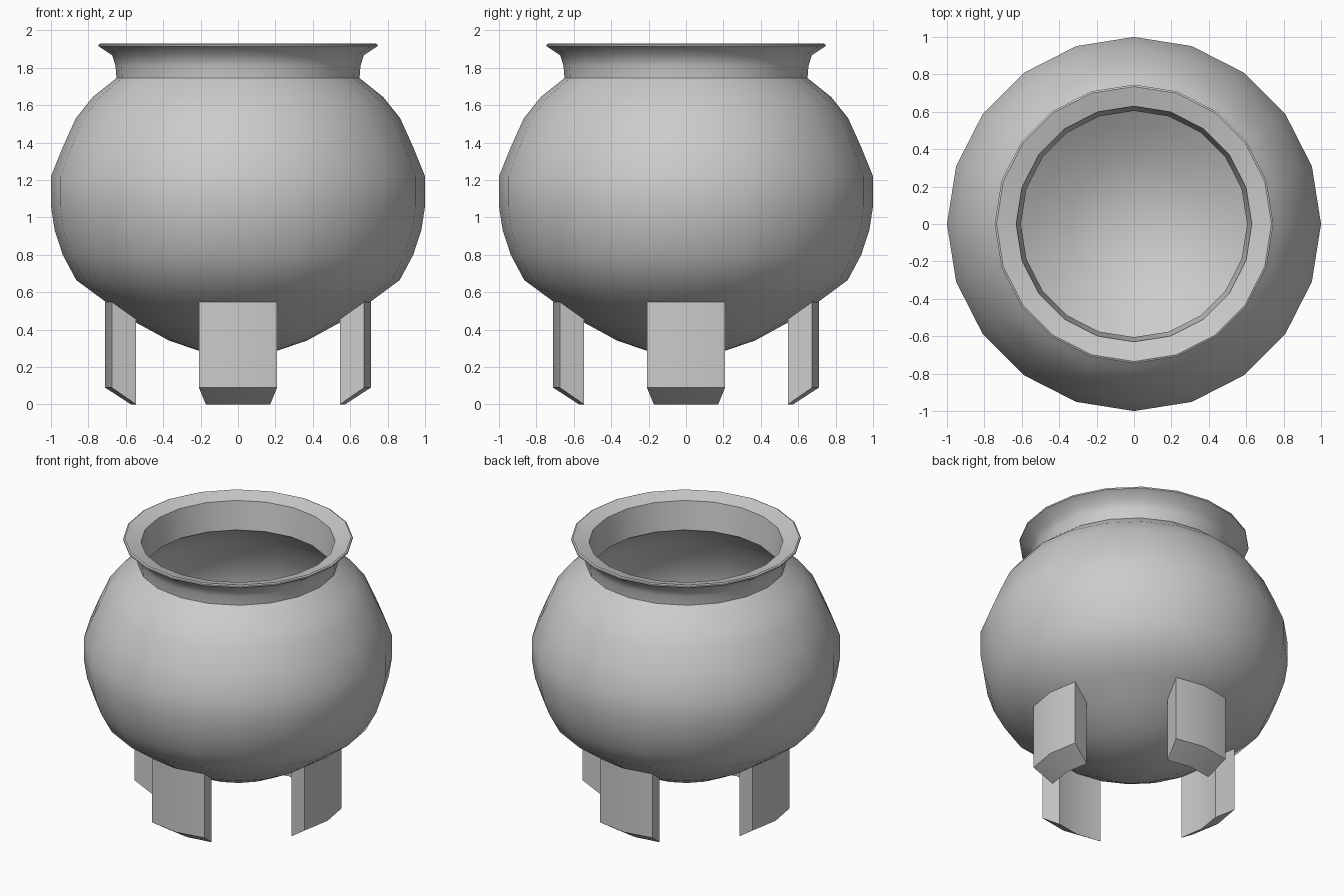
import bpy, bmesh
from math import cos, sin, pi, radians

if "Cube" in bpy.data.objects:
    bpy.data.objects.remove(bpy.data.objects["Cube"])

SIDES = 20


def finish(bm, name, angle):
    bmesh.ops.recalc_face_normals(bm, faces=bm.faces)
    mesh = bpy.data.meshes.new(name)
    bm.to_mesh(mesh)
    bm.free()
    obj = bpy.data.objects.new(name, mesh)
    bpy.context.collection.objects.link(obj)
    bpy.ops.object.select_all(action='DESELECT')
    obj.select_set(True)
    bpy.context.view_layer.objects.active = obj
    bpy.ops.object.shade_smooth_by_angle(angle=radians(angle))
    return obj


def lathe(name, profile):
    """Revolve (radius, z) points around z; the two end points lie on the axis."""
    bm = bmesh.new()
    rings = []
    for r, z in profile:
        n = SIDES if r > 0 else 1
        rings.append([bm.verts.new((r * cos(2 * pi * i / SIDES), r * sin(2 * pi * i / SIDES), z))
                      for i in range(n)])
    for a, b in zip(rings, rings[1:]):
        for i in range(SIDES):
            j = (i + 1) % SIDES
            quad = [a[i % len(a)], a[j % len(a)], b[j % len(b)], b[i % len(b)]]
            bm.faces.new(list(dict.fromkeys(quad)))
    return finish(bm, name, 40)


# Pot: outer belly, neck and flared rim, then the inner wall
outer = [(0, 0.265), (0.19, 0.28), (0.37, 0.342), (0.55, 0.44), (0.71, 0.55),
         (0.865, 0.665), (0.937, 0.80), (0.98, 0.93), (1.0, 1.06), (1.0, 1.22),
         (0.937, 1.375), (0.867, 1.53), (0.775, 1.645), (0.65, 1.745)]
rim = [(0.655, 1.81), (0.672, 1.866), (0.745, 1.915), (0.745, 1.925), (0.735, 1.93),
       (0.63, 1.90), (0.605, 1.70)]
inner = [(0.74, 1.61), (0.825, 1.50), (0.89, 1.36), (0.95, 1.21), (0.95, 1.07),
         (0.93, 0.945), (0.89, 0.82), (0.825, 0.70), (0.68, 0.59), (0.525, 0.485),
         (0.355, 0.39), (0.185, 0.328), (0, 0.315)]
lathe("pot", outer + rim + inner)

# Legs: curved wedges dropped straight down from the belly
outline = [(0.675, -0.209), (0.711, 0), (0.675, 0.209),
           (0.545, 0.172), (0.572, 0), (0.545, -0.172)]
for k, name in enumerate(("right_leg", "back_leg", "left_leg", "front_leg")):
    c, s = cos(k * pi / 2), sin(k * pi / 2)
    bm = bmesh.new()

    def ring(z_out, z_in):
        return [bm.verts.new((x * c - y * s, x * s + y * c, z_out if i < 3 else z_in))
                for i, (x, y) in enumerate(outline)]

    low, high = ring(0.09, 0.0), ring(0.548, 0.455)
    for i in range(6):
        j = (i + 1) % 6
        bm.faces.new((low[i], low[j], high[j], high[i]))
    for v in (low, high):
        bm.faces.new((v[0], v[1], v[4], v[5]))
        bm.faces.new((v[1], v[2], v[3], v[4]))
    finish(bm, name, 30)
